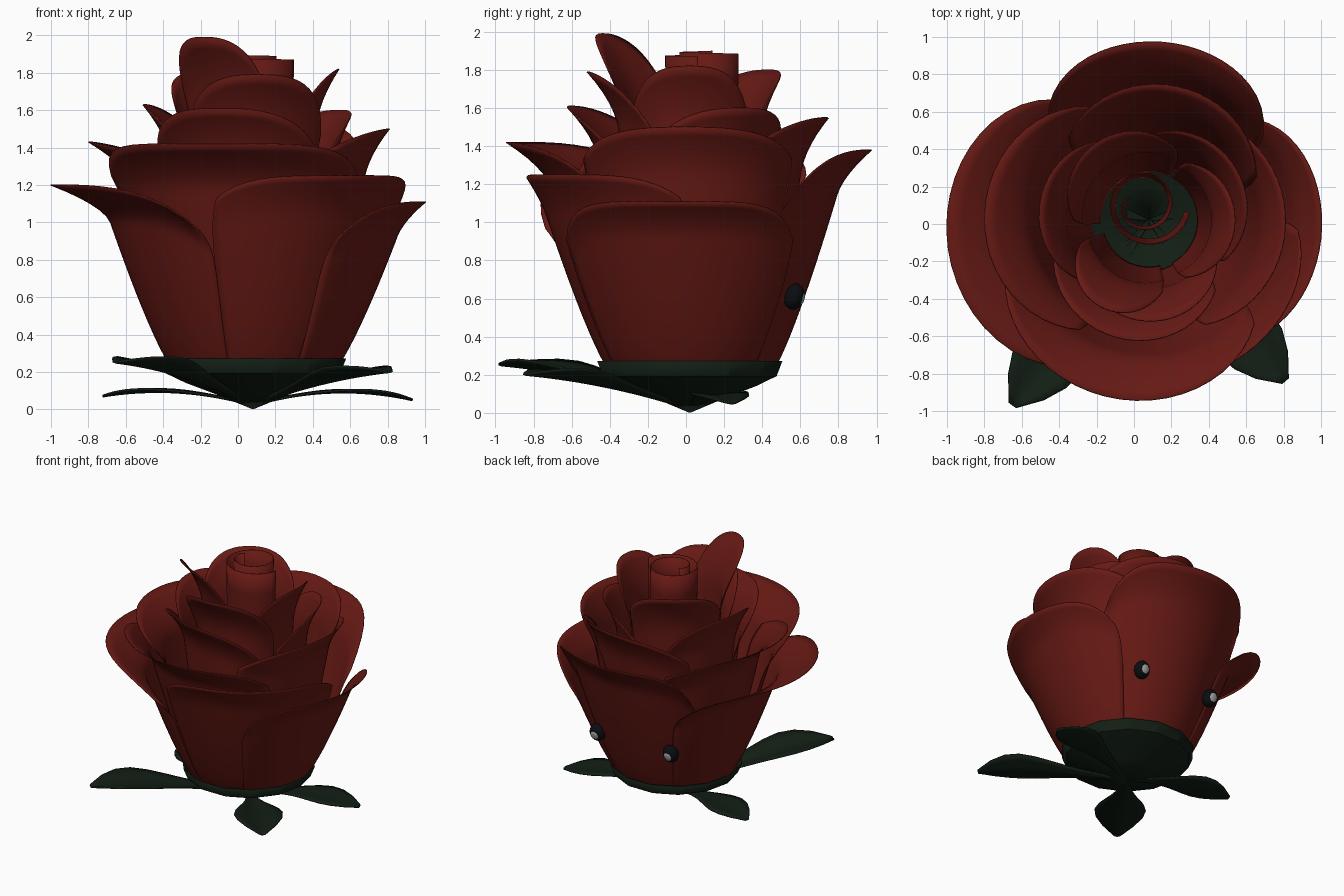
import bpy, bmesh
from math import sin, cos, pi, radians
from mathutils import Vector

if "Cube" in bpy.data.objects:
    bpy.data.objects.remove(bpy.data.objects["Cube"])

AX, AY = 0.08, 0.02          # flower axis
Z0 = 0.20                    # petals start inside the cup


def material(name, rgb):
    m = bpy.data.materials.new(name)
    m.diffuse_color = (*rgb, 1)
    m.use_nodes = True
    m.node_tree.nodes["Principled BSDF"].inputs["Base Color"].default_value = m.diffuse_color
    return m


RED = material("petal_red", (0.135, 0.010, 0.007))
GREEN = material("leaf_green", (0.006, 0.013, 0.007))
BLACK = material("eye_black", (0.003, 0.004, 0.005))
PALE = material("eye_glint", (0.35, 0.35, 0.35))


def finish(ob, mat, angle=50):
    ob.data.materials.append(mat)
    bpy.ops.object.select_all(action='DESELECT')
    ob.select_set(True)
    bpy.context.view_layer.objects.active = ob
    bpy.ops.object.shade_smooth_by_angle(angle=radians(angle))


def sheet(name, fn, nu, nv, mat, thick=0.006, angle=50):
    """Grid surface fn(u, v), u and v in 0..1, given a little thickness."""
    verts = [fn(i / nu, j / nv) for j in range(nv + 1) for i in range(nu + 1)]
    w = nu + 1
    faces = [(j * w + i, j * w + i + 1, (j + 1) * w + i + 1, (j + 1) * w + i)
             for j in range(nv) for i in range(nu)]
    me = bpy.data.meshes.new(name)
    me.from_pydata(verts, [], faces)
    ob = bpy.data.objects.new(name, me)
    bpy.context.collection.objects.link(ob)
    s = ob.modifiers.new("thickness", 'SOLIDIFY')
    s.thickness, s.offset = thick, 0
    finish(ob, mat, angle)
    return ob


def petal(name, az, half, top, r0, r1, flare, drop):
    """Cupped petal: convex body, rounded corners, rim curling outward."""
    power = 4.5 if name.startswith("outer") else 2.6   # square or arched rim

    def fn(s, v):
        u = 2 * s - 1
        z = Z0 + (top - drop * abs(u) ** power - Z0) * v
        t = (z - Z0) / (top - Z0)
        c = max(0, (v - 0.8) / 0.2)
        r = r0 + (r1 - r0) * t ** 0.8 + flare * c ** 1.8 * (1 - 0.75 * u * u)
        a = radians(az + half * u * (1 - 0.07 * v ** 8))
        return (AX + r * cos(a), AY + r * sin(a), z)
    sheet(name, fn, 24, 30, RED)


# Petals: azimuth, half angle, top z, base radius, rim radius, curl, corner drop
petals = {
    "outer_petal_right": (-6, 53, 1.11, 0.425, 0.84, 0.085, 0.20),
    "outer_petal_left": (188, 65, 1.20, 0.415, 0.83, 0.255, 0.23),
    "outer_petal_back": (86, 53, 1.38, 0.42, 0.84, 0.115, 0.36),
    "outer_petal_front_right": (-54, 54, 1.25, 0.405, 0.82, 0.06, 0.12),
    "outer_petal_front": (256, 64, 1.42, 0.385, 0.79, 0.18, 0.17),
    "middle_petal_right": (-2, 64, 1.50, 0.37, 0.64, 0.09, 0.17),
    "middle_petal_left": (178, 64, 1.43, 0.37, 0.68, 0.20, 0.18),
    "middle_petal_back": (78, 60, 1.55, 0.36, 0.63, 0.10, 0.22),
    "inner_petal_front": (254, 64, 1.61, 0.32, 0.51, 0.14, 0.27),
    "inner_petal_left": (170, 58, 1.63, 0.31, 0.47, 0.12, 0.28),
    "inner_petal_right": (30, 62, 1.60, 0.30, 0.46, 0.08, 0.22),
    "heart_petal_front": (273, 64, 1.79, 0.27, 0.39, 0.15, 0.32),
    "heart_petal_right": (0, 62, 1.82, 0.26, 0.35, 0.11, 0.34),
    "heart_petal_back_left": (124, 60, 1.80, 0.26, 0.39, 0.11, 0.22),
    "heart_petal_front_left": (240, 44, 1.99, 0.25, 0.36, 0.17, 0.30),
}
for name, spec in petals.items():
    petal(name, *spec)


# Rolled bud in the centre
def bud(s, v):
    a = radians(150 + 560 * s)
    r = (0.07 + 0.15 * s ** 0.6) * (0.88 + 0.12 * v)
    return (AX - 0.05 * (1 - s) + r * cos(a), AY + 0.08 + r * sin(a),
            Z0 + (1.90 - 0.03 * s - Z0) * v)


sheet("rolled_bud", bud, 56, 10, RED)

# Faceted green cup under the petals
CUP = [(0.005, 0.005), (0.20, 0.085), (0.36, 0.145), (0.465, 0.195), (0.495, 0.272)]
N = 14


def cup(s, v):
    r, z = CUP[round(v * (len(CUP) - 1))]
    return (AX + r * cos(2 * pi * s), AY + r * sin(2 * pi * s), z)


ob = sheet("green_cup", cup, N, len(CUP) - 1, GREEN, angle=20)
bm = bmesh.new()
bm.from_mesh(ob.data)
bmesh.ops.remove_doubles(bm, verts=bm.verts, dist=0.001)
bm.to_mesh(ob.data)
bm.free()


# Leaves radiating from the bottom of the cup
def leaf(name, tip, z_mid, z_tip, width, fold):
    start = Vector((AX, AY, 0.03))
    end = Vector((*tip, z_tip))
    out = Vector((end.x - AX, end.y - AY, 0))
    side = Vector((-out.y, out.x, 0)).normalized()
    shape = [0.04, 0.12, 0.22, 0.33, 0.48, 0.68, 0.88, 1.0, 0.92, 0.62, 0.12]

    def fn(s, v):
        u = 2 * s - 1
        k = min(int(v * 10 + 1e-6), 9)
        f = v * 10 - k
        w = width / 2 * (shape[k] * (1 - f) + shape[k + 1] * f)
        p = start + out * v
        ctrl = 2 * z_mid - (start.z + z_tip) / 2
        p.z = start.z * (1 - v) ** 2 + 2 * v * (1 - v) * ctrl + z_tip * v * v
        p += side * u * w
        p.z += fold * w * abs(u) - 0.01
        return p
    sheet(name, fn, 6, 20, GREEN, 0.012)


leaf("leaf_front_left", (-0.65, -0.97), 0.18, 0.26, 0.38, 0.3)
leaf("leaf_front_right", (0.81, -0.84), 0.145, 0.21, 0.36, 0.3)
leaf("leaf_back_right", (0.93, 0.24), 0.10, 0.06, 0.30, 0.1)
leaf("leaf_back_left", (-0.72, 0.24), 0.10, 0.08, 0.30, 0.1)


# Pair of eyes on the back
def ball(name, loc, scale, mat):
    bpy.ops.mesh.primitive_uv_sphere_add(segments=24, ring_count=12, location=loc)
    ob = bpy.context.object
    ob.name = name
    ob.scale = scale
    ob.rotation_euler.x = radians(-15)
    finish(ob, mat)


for side, label in ((-1, "left"), (1, "right")):
    x = AX - 0.01 + side * 0.33
    ball("eye_" + label, (x, 0.568, 0.61), (0.062, 0.052, 0.07), BLACK)
    ball("eye_glint_" + label, (x, 0.606, 0.60), (0.034, 0.016, 0.037), PALE)
